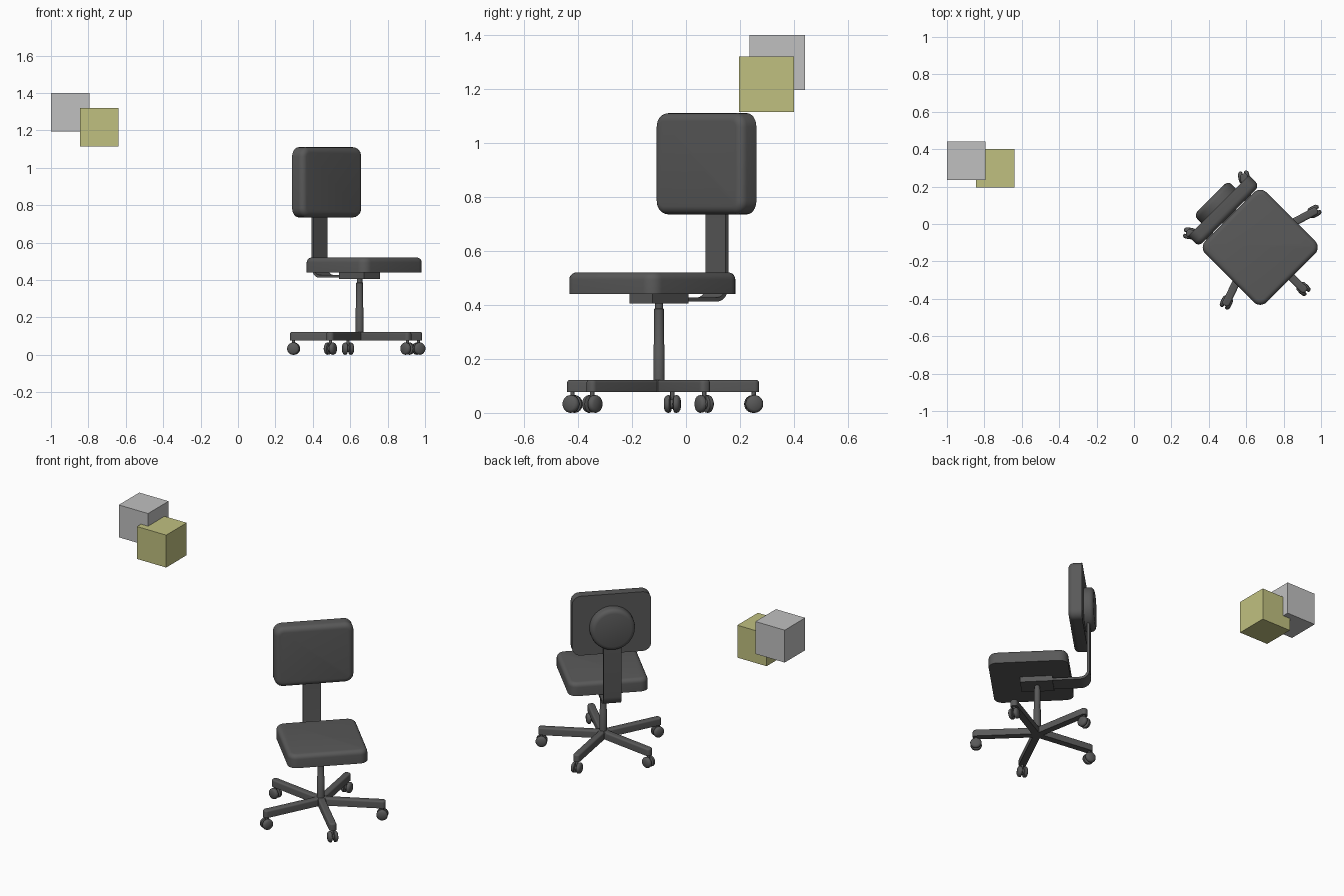
import bpy, bmesh, math
from mathutils import Matrix, Vector

cube = bpy.data.objects.get("Cube")
if cube:
    bpy.data.objects.remove(cube, do_unlink=True)


def material(name, rgb):
    m = bpy.data.materials.new(name)
    m.use_nodes = True
    m.diffuse_color = (*rgb, 1)
    m.node_tree.nodes["Principled BSDF"].inputs["Base Color"].default_value = (*rgb, 1)
    return m


DARK = material("dark grey", (0.10, 0.10, 0.10))
GREY = material("light grey", (0.53, 0.53, 0.53))
YELLOW = material("dull yellow", (0.53, 0.53, 0.216))

# Chair frame: origin under the column, -y is the front of the chair
CHAIR = Matrix.Translation((0.65, -0.1, 0)) @ Matrix.Rotation(math.radians(45), 4, 'Z')
UPRIGHT = Matrix.Rotation(math.radians(90), 4, 'X')


def finish(bm, name, mat, matrix, smooth=True):
    bmesh.ops.recalc_face_normals(bm, faces=bm.faces)
    mesh = bpy.data.meshes.new(name)
    bm.to_mesh(mesh)
    bm.free()
    mesh.transform(matrix)
    mesh.materials.append(mat)
    ob = bpy.data.objects.new(name, mesh)
    bpy.context.collection.objects.link(ob)
    if smooth:
        bpy.ops.object.select_all(action='DESELECT')
        ob.select_set(True)
        bpy.context.view_layer.objects.active = ob
        bpy.ops.object.shade_smooth_by_angle(angle=math.radians(35))
    return ob


def slab(name, size, matrix, mat=DARK, corner=0, edge=0):
    """Box with rounded vertical corners and a rounded top rim."""
    bm = bmesh.new()
    bmesh.ops.create_cube(bm, size=1)
    bmesh.ops.scale(bm, vec=size, verts=bm.verts)
    if corner:
        sides = [e for e in bm.edges if abs(e.verts[0].co.z - e.verts[1].co.z) > 1e-5]
        bmesh.ops.bevel(bm, geom=sides, offset=corner, segments=6, profile=0.5, affect='EDGES')
    if edge:
        top = size[2] / 2 - 1e-5
        rim = [e for e in bm.edges if all(v.co.z > top for v in e.verts)]
        bmesh.ops.bevel(bm, geom=rim, offset=edge, segments=5, profile=0.5, affect='EDGES')
    return finish(bm, name, mat, matrix, smooth=bool(corner or edge))


def lathe(name, profile, matrix, sides=32):
    """Spin (radius, height) points around z."""
    bm = bmesh.new()
    verts = [bm.verts.new((r, 0, z)) for r, z in profile]
    edges = [bm.edges.new(pair) for pair in zip(verts, verts[1:])]
    bmesh.ops.spin(bm, geom=verts + edges, cent=(0, 0, 0), axis=(0, 0, 1),
                   angle=math.tau, steps=sides)
    bmesh.ops.remove_doubles(bm, verts=bm.verts, dist=1e-5)
    return finish(bm, name, DARK, matrix)


def strip(name, path, width, thick, matrix):
    """Flat bar following a (y, z) path."""
    bm = bmesh.new()
    pts = [Vector(p) for p in path]
    near, far = [], []
    for i, p in enumerate(pts):
        t = (pts[min(i + 1, len(pts) - 1)] - pts[max(i - 1, 0)]).normalized()
        n = Vector((-t.y, t.x)) * thick / 2
        near.append(p + n)
        far.append(p - n)
    loop = [bm.verts.new((-width / 2, p.x, p.y)) for p in near + far[::-1]]
    face = bm.faces.new(loop)
    out = bmesh.ops.extrude_face_region(bm, geom=[face])
    moved = [v for v in out["geom"] if isinstance(v, bmesh.types.BMVert)]
    bmesh.ops.translate(bm, vec=(width, 0, 0), verts=moved)
    return finish(bm, name, DARK, matrix)


def at(x, y, z):
    return CHAIR @ Matrix.Translation((x, y, z))


# Cushions
slab("seat", (0.464, 0.464, 0.08), at(0, -0.035, 0.48), corner=0.05, edge=0.026)
slab("backrest", (0.46, 0.375, 0.08), at(0, 0.24, 0.9225) @ UPRIGHT, corner=0.05, edge=0.03)

# Round cover behind the backrest
lathe("backrest_cover", [(0, 0), (0.13, 0), (0.13, 0.035), (0.127, 0.047),
                         (0.118, 0.056), (0.105, 0.06), (0, 0.06)],
      at(0, 0.278, 0.905) @ UPRIGHT.inverted(), sides=48)

# Bent support bar and bracket under the seat
bend = [(0.253 + 0.05 * math.sin(a), 0.47 - 0.05 * math.cos(a))
        for a in (math.radians(d) for d in range(0, 91, 15))]
strip("back_support", [(0.05, 0.42)] + bend + [(0.303, 0.9)], 0.106, 0.015, CHAIR)
slab("seat_bracket", (0.12, 0.19, 0.035), at(0, 0, 0.4235))

# Telescopic column and hub
lathe("column", [(0, 0.08), (0.021, 0.08), (0.021, 0.25), (0.018, 0.255), (0.018, 0.385),
                 (0.015, 0.387), (0.015, 0.42), (0, 0.42)], CHAIR)
lathe("hub", [(0, 0.077), (0.038, 0.077), (0.038, 0.115), (0.032, 0.121), (0, 0.121)], CHAIR)

# Five legs with twin-wheel casters
wheel = [(0, -0.012), (0.026, -0.012), (0.032, -0.009), (0.033, 0),
         (0.030, 0.007), (0.022, 0.012), (0, 0.014)]
for i in range(5):
    turn = (Matrix.Translation((0.65, -0.1, 0))
            @ Matrix.Rotation(math.radians(28 + 72 * i), 4, 'Z'))
    slab(f"leg_{i + 1}", (0.375, 0.042, 0.045),
         turn @ Matrix.Translation((0.1875, 0, 0.0995)), corner=0.018, edge=0.01)
    foot = turn @ Matrix.Translation((0.356, 0, 0.033))
    lathe(f"caster_stem_{i + 1}", [(0, 0), (0.008, 0), (0.008, 0.05), (0, 0.05)], foot, 16)
    lathe(f"caster_axle_{i + 1}", [(0, -0.02), (0.018, -0.02), (0.018, 0.02), (0, 0.02)],
          foot @ UPRIGHT, 20)
    for side, tag in ((1, "a"), (-1, "b")):
        lathe(f"caster_wheel_{i + 1}{tag}", wheel,
              foot @ Matrix.Scale(side, 4, (0, 1, 0)) @ Matrix.Translation((0, 0.017, 0))
              @ UPRIGHT.inverted(), 24).data.flip_normals() if side < 0 else \
            lathe(f"caster_wheel_{i + 1}{tag}", wheel,
                  foot @ Matrix.Translation((0, 0.017, 0)) @ UPRIGHT.inverted(), 24)

# Two floating blocks
slab("grey_block", (0.205, 0.205, 0.205), Matrix.Translation((-0.8975, 0.338, 1.2975)), GREY)
slab("yellow_block", (0.205, 0.205, 0.205), Matrix.Translation((-0.7425, 0.298, 1.2175)), YELLOW)
